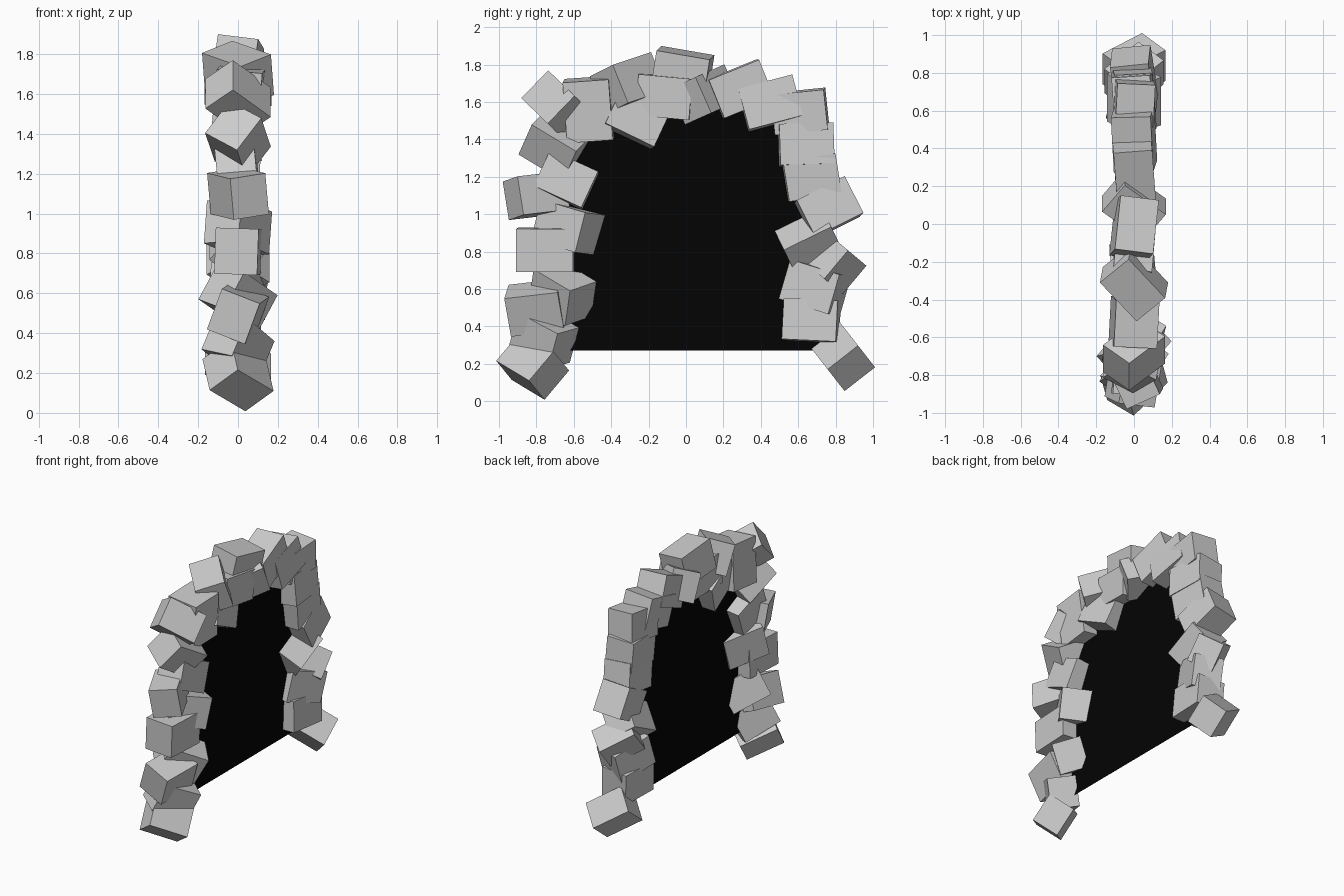
import bpy
from math import radians

# Shared stone block mesh size (x, y, z)
SIZE = (0.205, 0.29, 0.22)


def stone(i, part, y, z, roll, tilt=0, yaw=0, s=1.0):
    bpy.ops.mesh.primitive_cube_add(size=1, location=(0, y, z))
    ob = bpy.context.object
    ob.name = f"{part}_stone_{i:02d}"
    ob.scale = [d * s for d in SIZE]
    ob.rotation_mode = 'ZYX'
    ob.rotation_euler = (radians(roll), radians(tilt), radians(yaw))


# Each stone: y, z, roll in the arch plane, tilt, yaw, scale
left_leg = [
    (-.82, .19, -40, -10, -42, .94), (-.76, .34, -15, 22, -32, .95),
    (-.80, .50, 10, 20, -10, 1), (-.66, .58, -8, 28, -42, .97),
    (-.75, .81, 0, 2, -3, 1.05), (-.63, .93, -14, 4, -32, 1),
    (-.80, 1.10, 9, -5, 25, .95), (-.64, 1.18, -25, -5, -4, .97),
    (-.70, 1.37, -24, 35, -12, .97),
]
crown = [
    (-.69, 1.58, -44, 0, -44, .94), (-.52, 1.56, -86, 3, 5, 1.12),
    (-.31, 1.70, 22, -4, 42, 1), (-.27, 1.51, -25, -10, 5, 1),
    (-.11, 1.63, -5, 3, -5, 1), (-.02, 1.755, -9, 8, -6, 1),
    (.10, 1.64, 24, 0, 52, .95), (.29, 1.67, 22, 2, 4, 1),
    (.45, 1.59, 15, -5, 3, 1.03), (.61, 1.55, 6, 3, -3, .98),
]
right_leg = [
    (.64, 1.37, 2, -4, 4, 1), (.67, 1.20, 9, 3, 3, .98),
    (.76, 1.03, 27, -3, 8, 1), (.66, .85, 26, 38, 0, .97),
    (.78, .75, -40, 0, -44, .9), (.69, .61, -16, 4, -18, 1),
    (.67, .43, -3, -3, -5, 1), (.83, .245, -52, 0, -50, .94),
]
for part, rows in (("left_leg", left_leg), ("crown", crown), ("right_leg", right_leg)):
    for i, row in enumerate(rows, 1):
        stone(i, part, *row)

# Dark doorway panel filling the arch
outline = [(-.66, .27), (-.68, .6), (-.69, 1.0), (-.65, 1.4), (-.5, 1.57),
           (-.25, 1.64), (.1, 1.67), (.4, 1.6), (.6, 1.47), (.68, 1.1),
           (.72, .7), (.73, .27)]
mesh = bpy.data.meshes.new("dark_opening")
mesh.from_pydata([(0, y, z) for y, z in outline], [], [list(range(len(outline)))[::-1]])
panel = bpy.data.objects.new("dark_opening", mesh)
bpy.context.collection.objects.link(panel)
black = bpy.data.materials.new("black")
black.diffuse_color = (0.001, 0.001, 0.001, 1)
mesh.materials.append(black)
